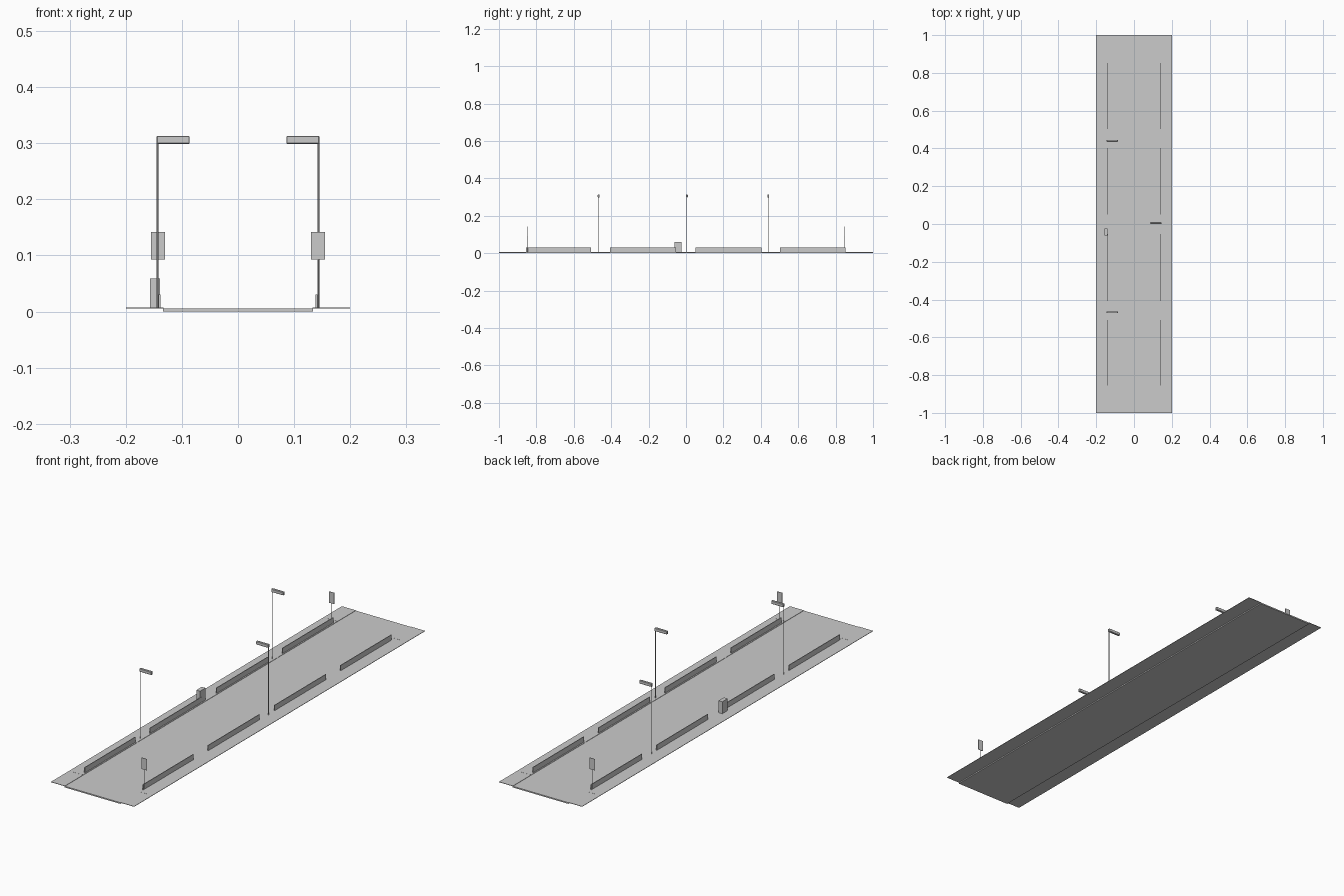
import bpy

if "Cube" in bpy.data.objects:
    bpy.data.objects.remove(bpy.data.objects["Cube"])


def box(name, x, y, z, bevel=0.0):
    """Axis-aligned box from (min, max) ranges."""
    bpy.ops.mesh.primitive_cube_add(
        size=1, location=[(a + b) / 2 for a, b in (x, y, z)])
    ob = bpy.context.object
    ob.name = name
    ob.scale = [abs(b - a) for a, b in (x, y, z)]
    bpy.ops.object.transform_apply(location=False, rotation=False, scale=True)
    if bevel:
        mod = ob.modifiers.new("bevel", 'BEVEL')
        mod.width = bevel
        mod.segments = 1
    return ob


def post(name, x, y, z, radius):
    """Thin upright eight-sided pole."""
    bpy.ops.mesh.primitive_cylinder_add(
        vertices=8, radius=radius, depth=z[1] - z[0],
        location=(x, y, (z[0] + z[1]) / 2))
    bpy.context.object.name = name


TOP = 0.0068  # pavement height

# Road deck
box("road", (-0.134, 0.134), (-1, 1), (0, 0.0055))

# Pavements and barrier walls on both sides
rails = [(-0.855, -0.507), (-0.407, -0.053), (0.05, 0.403), (0.503, 0.853)]
for s in (-1, 1):
    box("pavement", (s * 0.133, s * 0.2), (-1, 1), (0.005, TOP))
    for y in rails:
        box("barrier", (s * 0.1385, s * 0.1415), y, (TOP - 0.001, 0.03))
    # Thin ground strips just beyond the barrier ends
    for e in (-1, 1):
        box("ground_strip", (s * 0.135, s * 0.18),
            (e * 0.873, e * 0.876), (TOP - 0.0005, TOP + 0.0004))

# Street lamps: pole with an arm-like head reaching over the road
for s, y in ((-1, 0.44), (1, 0.005), (-1, -0.467)):
    post("lamp_pole", s * 0.1435, y, (TOP - 0.001, 0.302), 0.0016)
    box("lamp_head", (s * 0.145, s * 0.086), (y - 0.005, y + 0.005),
        (0.299, 0.313), 0.0015)

# Road signs at opposite corners
for s in (-1, 1):
    y = -s * 0.847
    post("sign_post", s * 0.1425, y, (TOP - 0.001, 0.1), 0.001)
    box("sign_panel", (s * 0.13, s * 0.155), (y - 0.001, y + 0.001),
        (0.093, 0.142))

# Roadside utility cabinet
box("utility_box", (-0.157, -0.139), (-0.062, -0.025), (TOP - 0.001, 0.059))
